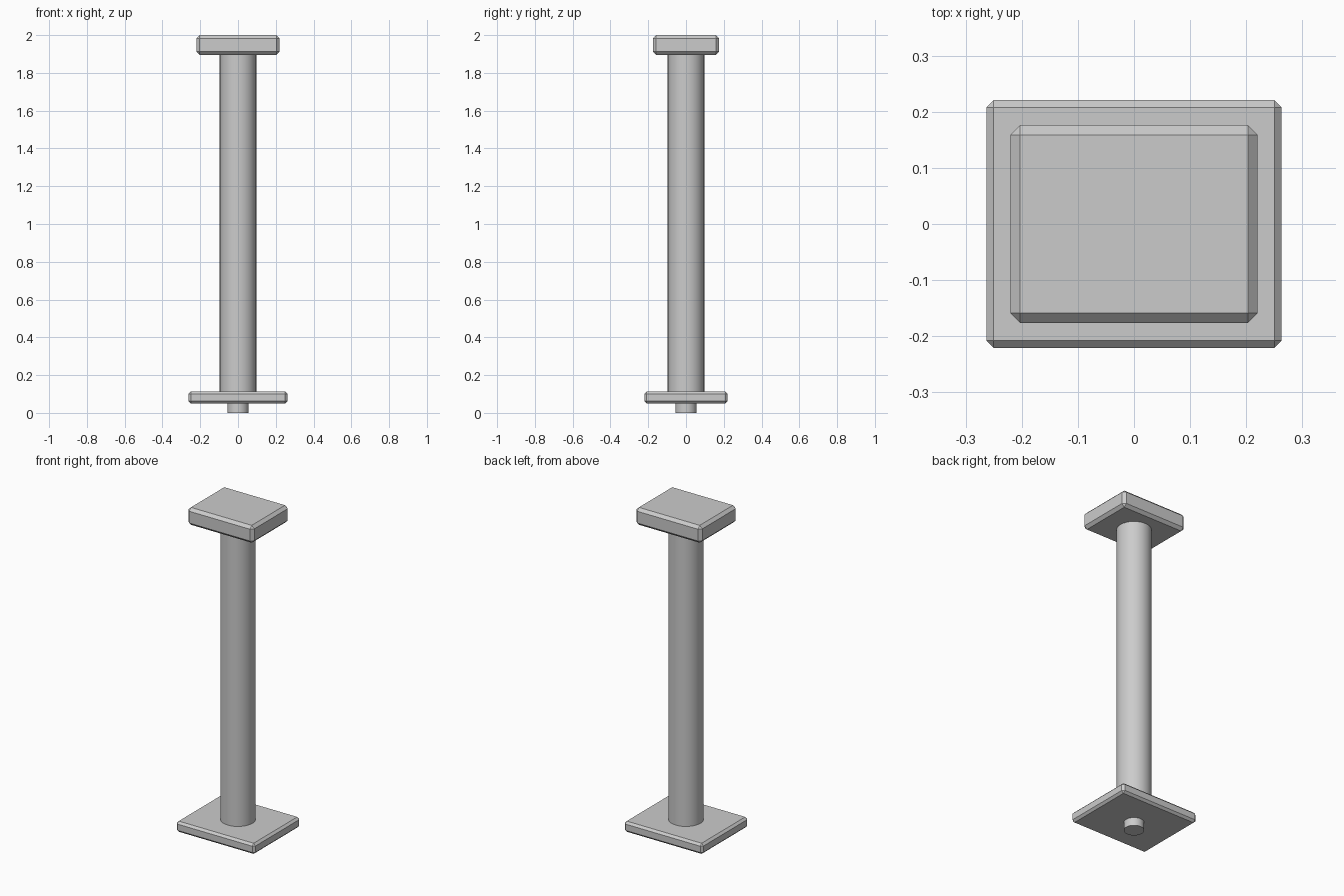
import bpy
import math

if "Cube" in bpy.data.objects:
    bpy.data.objects.remove(bpy.data.objects["Cube"])

grey = bpy.data.materials.new("light grey")
grey.diffuse_color = (0.6, 0.6, 0.6, 1)
grey.use_nodes = True
grey.node_tree.nodes["Principled BSDF"].inputs["Base Color"].default_value = grey.diffuse_color


def plate(name, width, depth, z0, z1, chamfer):
    bpy.ops.mesh.primitive_cube_add(size=1, location=(0, 0, (z0 + z1) / 2))
    ob = bpy.context.object
    ob.name = name
    ob.scale = (width, depth, z1 - z0)
    bpy.ops.object.transform_apply(location=False, rotation=False, scale=True)
    bevel = ob.modifiers.new("chamfer", 'BEVEL')
    bevel.width = chamfer
    bevel.segments = 1
    ob.data.materials.append(grey)


def rod(name, radius, z0, z1):
    bpy.ops.mesh.primitive_cylinder_add(
        vertices=32, radius=radius, depth=z1 - z0, location=(0, 0, (z0 + z1) / 2))
    ob = bpy.context.object
    ob.name = name
    ob.data.materials.append(grey)
    bpy.ops.object.shade_smooth_by_angle(angle=math.radians(30))


# Peg under the base, base plate, column and cap plate
rod("bottom_peg", 0.056, 0.0, 0.06)
plate("base_plate", 0.526, 0.442, 0.049, 0.113, 0.013)
rod("column", 0.097, 0.11, 1.90)
plate("cap_plate", 0.44, 0.352, 1.895, 2.0, 0.017)
